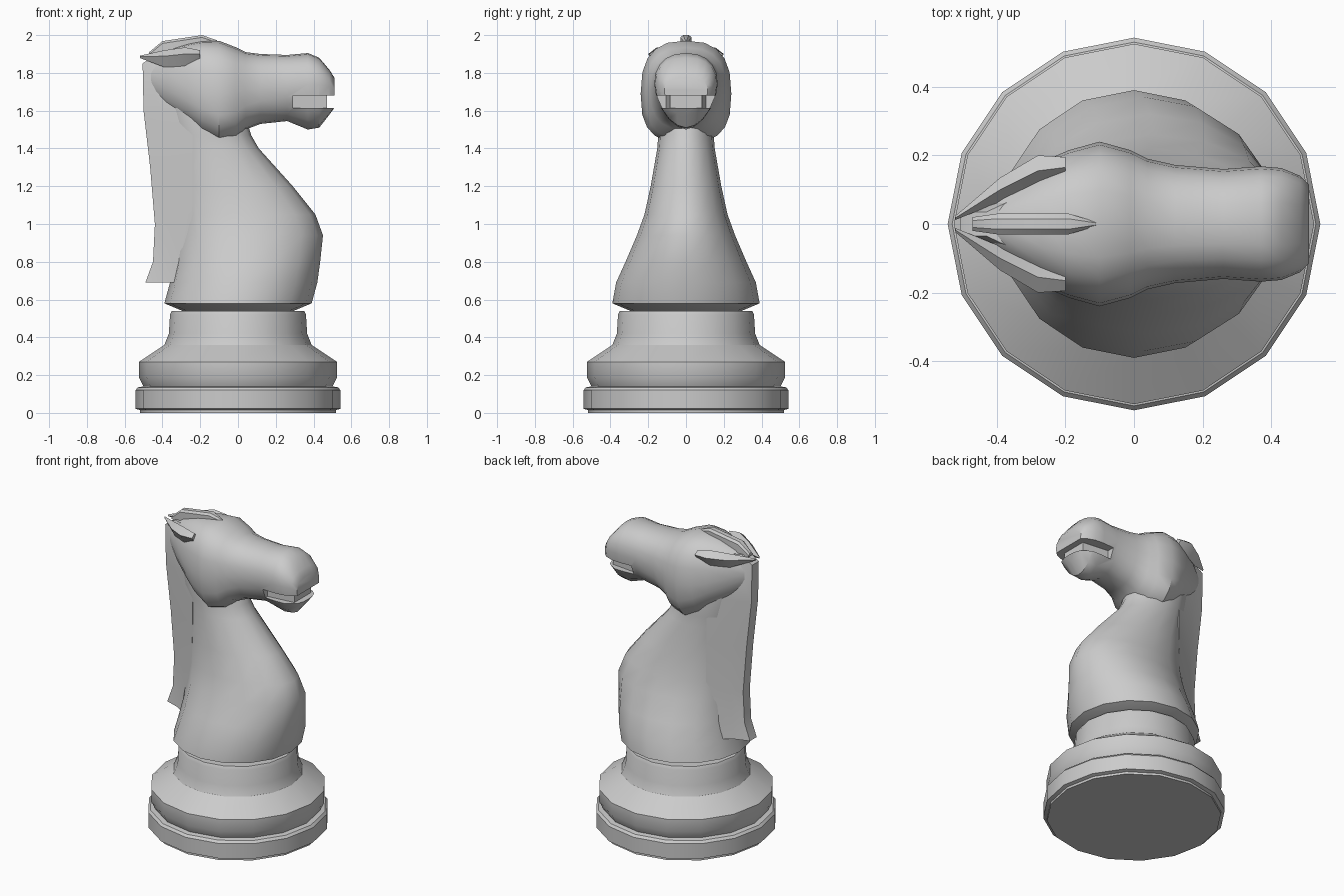
import bpy, bmesh
from math import cos, sin, pi, radians

if "Cube" in bpy.data.objects:
    bpy.data.objects.remove(bpy.data.objects["Cube"])


def finish(obj, angle=35):
    bpy.ops.object.select_all(action='DESELECT')
    obj.select_set(True)
    bpy.context.view_layer.objects.active = obj
    bpy.ops.object.shade_smooth_by_angle(angle=radians(angle))


def loft(name, rings, mirror=False, angle=35):
    """Skin a list of equally sized point rings and cap both ends."""
    bm = bmesh.new()
    rows = [[bm.verts.new(p) for p in ring] for ring in rings]
    n = len(rows[0])
    for a, b in zip(rows, rows[1:]):
        for i in range(n):
            j = (i + 1) % n
            bm.faces.new((a[i], a[j], b[j], b[i]))
    bm.faces.new(rows[0])
    bm.faces.new(rows[-1])
    if mirror:
        geom = bm.verts[:] + bm.edges[:] + bm.faces[:]
        dup = bmesh.ops.duplicate(bm, geom=geom)['geom']
        for v in dup:
            if isinstance(v, bmesh.types.BMVert):
                v.co.y = -v.co.y
    bmesh.ops.recalc_face_normals(bm, faces=bm.faces[:])
    me = bpy.data.meshes.new(name)
    bm.to_mesh(me)
    bm.free()
    obj = bpy.data.objects.new(name, me)
    bpy.context.collection.objects.link(obj)
    finish(obj, angle)
    return obj


def spow(v, e):
    return (1 if v >= 0 else -1) * abs(v) ** e


def ellipse(z, x0, x1, w, n=16):
    """Horizontal ring between x0 and x1 with half width w."""
    c, a = (x0 + x1) / 2, (x1 - x0) / 2
    return [(c + a * cos(2 * pi * i / n), w * sin(2 * pi * i / n), z) for i in range(n)]


def head_ring(x, zb, zm, zt, w, nb, nt, n=20):
    """Vertical superellipse ring with separate lower and upper roundness."""
    pts = []
    for i in range(n):
        c, s = cos(2 * pi * i / n), sin(2 * pi * i / n)
        e = 2 / (nt if s >= 0 else nb)
        h = zt - zm if s >= 0 else zm - zb
        pts.append((x, w * spow(c, e), zm + h * spow(s, e)))
    return pts


# turned base, 16 sides
base = [(0.52, 0), (0.52, 0.015), (0.543, 0.022), (0.543, 0.12), (0.53, 0.135),
        (0.50, 0.14), (0.525, 0.19), (0.525, 0.27), (0.39, 0.36), (0.366, 0.42),
        (0.36, 0.52), (0.35, 0.54), (0.25, 0.54)]
loft("base", [ellipse(z, -r, r, r) for r, z in base], angle=30)

# chest and neck
neck = [(0.53, -0.27, 0.27, 0.27), (0.58, -0.39, 0.39, 0.39), (0.69, -0.36, 0.42, 0.37),
        (0.80, -0.34, 0.435, 0.32), (0.94, -0.33, 0.45, 0.26), (1.05, -0.33, 0.41, 0.22),
        (1.20, -0.33, 0.29, 0.187), (1.40, -0.34, 0.11, 0.152), (1.47, -0.36, 0.07, 0.147),
        (1.70, -0.40, 0.0, 0.14), (1.88, -0.40, -0.05, 0.10)]
loft("neck", [ellipse(*r) for r in neck])

# mane: concave wedge running down the back
mane = [(0.69, -0.49, 0.16), (0.80, -0.45, 0.16), (1.00, -0.44, 0.14), (1.30, -0.465, 0.13),
        (1.60, -0.50, 0.13), (1.85, -0.505, 0.12), (1.90, -0.43, 0.09)]
loft("mane", [[(x, 0.035, z), (x * 0.55 - 0.13, 0.065, z), (-0.24, w, z),
               (-0.24, -w, z), (x * 0.55 - 0.13, -0.065, z), (x, -0.035, z)]
              for z, x, w in mane])

# head from poll to nose
head_sections = [
    (-0.46, 1.68, 1.78, 1.86, 0.05, 2, 2), (-0.38, 1.60, 1.76, 1.92, 0.11, 2, 2.2),
    (-0.27, 1.53, 1.72, 1.955, 0.18, 2.2, 2.4), (-0.19, 1.47, 1.70, 1.97, 0.215, 2.5, 2.6),
    (-0.10, 1.43, 1.69, 1.97, 0.24, 2.8, 2.6), (-0.01, 1.45, 1.70, 1.935, 0.215, 2.8, 2.5),
    (0.04, 1.50, 1.71, 1.91, 0.19, 2.6, 2.4), (0.12, 1.53, 1.72, 1.90, 0.172, 2.3, 2.3),
    (0.26, 1.545, 1.73, 1.895, 0.16, 2, 2.3), (0.37, 1.50, 1.74, 1.905, 0.168, 1.7, 2.3),
    (0.43, 1.51, 1.74, 1.88, 0.163, 1.8, 2.4), (0.485, 1.58, 1.73, 1.815, 0.14, 2.2, 2.6),
    (0.51, 1.615, 1.71, 1.775, 0.115, 2.6, 2.6)]
head = loft("head", [head_ring(*s) for s in head_sections])

# mouth slot cut around the muzzle
slot = [(0.29, 0.3), (0.29, 0.105), (0.47, 0.085), (0.47, -0.085),
        (0.29, -0.105), (0.29, -0.3), (0.7, -0.3), (0.7, 0.3)]
cutter = loft("mouth_cutter", [[(x, y, z) for x, y in slot] for z in (1.615, 1.68)])
cutter.hide_render = True
mod = head.modifiers.new("mouth", 'BOOLEAN')
mod.operation = 'DIFFERENCE'
mod.solver = 'EXACT'
mod.object = cutter
bpy.context.view_layer.objects.active = head
bpy.ops.object.modifier_apply(modifier="mouth")
bpy.data.objects.remove(cutter)
finish(head)

# laid-back ears: flattened diamonds tapering to the rear
ears = [(-0.20, 0.165, 1.89, 0.03, 0.03), (-0.28, 0.155, 1.885, 0.045, 0.05),
        (-0.39, 0.10, 1.875, 0.035, 0.045), (-0.52, 0.018, 1.885, 0.006, 0.006)]
loft("ears", [[(x, y + hy, z + hz * 0.3), (x, y, z + hz), (x, y - hy, z), (x, y, z - hz)]
              for x, y, z, hy, hz in ears], mirror=True)

# forelock ridge on top of the head
lock = [(-0.47, 1.91, 0.02, 0.02), (-0.40, 1.968, 0.09, 0.03), (-0.19, 2.0, 0.08, 0.03),
        (-0.11, 1.972, 0.02, 0.006)]
loft("forelock", [[(x, w, z - h), (x, w, z - 0.012), (x, w * 0.5, z),
                   (x, -w * 0.5, z), (x, -w, z - 0.012), (x, -w, z - h)]
                  for x, z, h, w in lock])
